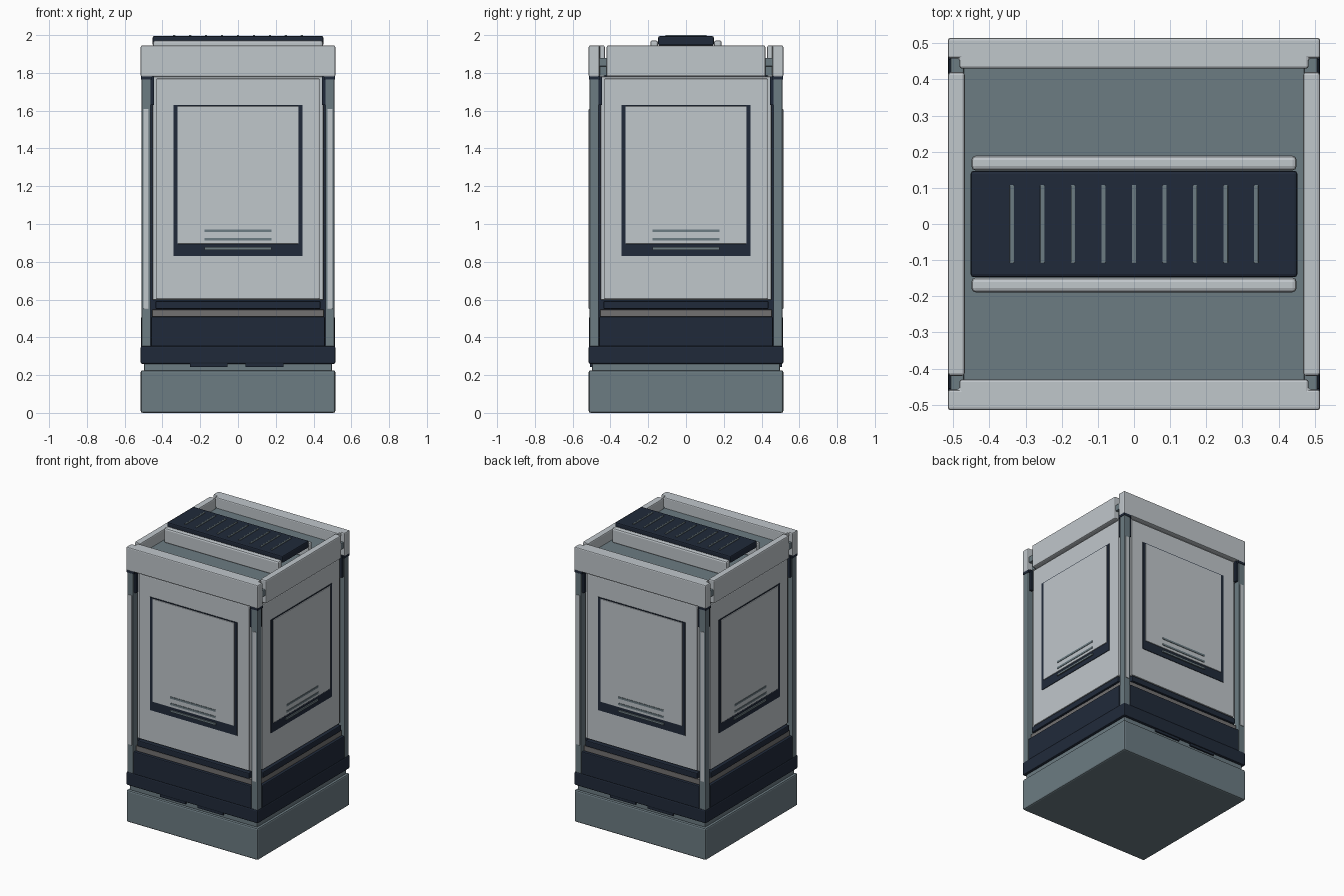
import bpy, bmesh, math
from mathutils import Matrix, Vector

if "Cube" in bpy.data.objects:
    bpy.data.objects.remove(bpy.data.objects["Cube"])


def material(name, rgb):
    m = bpy.data.materials.new(name)
    m.diffuse_color = (*rgb, 1)
    m.use_nodes = True
    m.node_tree.nodes["Principled BSDF"].inputs["Base Color"].default_value = m.diffuse_color
    return m


LIGHT = material("pale grey", (0.53, 0.57, 0.60))
GREY = material("slate grey", (0.15, 0.20, 0.225))
DARK = material("dark navy", (0.0145, 0.023, 0.042))
WARM = material("warm grey", (0.17, 0.165, 0.165))


def finish(name, bm, mat, bevel, turn):
    bm.transform(Matrix.Rotation(turn * math.pi / 2, 4, 'Z'))
    bmesh.ops.recalc_face_normals(bm, faces=bm.faces)
    me = bpy.data.meshes.new(name)
    bm.to_mesh(me)
    bm.free()
    me.materials.append(mat)
    ob = bpy.data.objects.new(name, me)
    bpy.context.collection.objects.link(ob)
    if bevel:
        mod = ob.modifiers.new("edge bevel", 'BEVEL')
        mod.width, mod.segments = bevel, 2
    return ob


def box(name, x, y, z, mat, bevel=0.0, turn=0):
    """Box from (min, max) ranges, turned by quarter turns about z."""
    bm = bmesh.new()
    bmesh.ops.create_cube(bm, size=1)
    for v in bm.verts:
        v.co = Vector([(r[0] + r[1]) / 2 + c * (r[1] - r[0]) for c, r in zip(v.co, (x, y, z))])
    return finish(name, bm, mat, bevel, turn)


def prism(name, plan, z, mat, bevel=0.0, turn=0):
    """Plan outline extruded upward."""
    bm = bmesh.new()
    face = bm.faces.new([bm.verts.new((px, py, z[0])) for px, py in plan])
    ext = bmesh.ops.extrude_face_region(bm, geom=[face])
    for v in ext['geom']:
        if isinstance(v, bmesh.types.BMVert):
            v.co.z = z[1]
    return finish(name, bm, mat, bevel, turn)


def sq(h):
    return (-h, h)


# Plinth, neck and inner body
box("plinth", sq(.515), sq(.515), (0, .225), GREY, .01)
box("neck", sq(.498), sq(.498), (.22, .265), GREY, .006)
box("inner_body", sq(.462), sq(.462), (.26, 1.80), DARK)
box("top_deck", sq(.485), sq(.485), (1.785, 1.87), GREY)
box("skirt_band", sq(.515), sq(.515), (.26, .355), DARK, .008)

# Vent slots under the skirt
for y in (-.502, .502):
    for x in (-.155, .14):
        box("neck_vent", (x - .1, x + .1), (y - .006, y + .006), (.243, .262), DARK)

# Four identical sides
for t in range(4):
    box("skirt_panel", sq(.46), (-.513, -.45), (.35, .51), DARK, .006, t)
    box("lower_ledge", sq(.455), (-.495, -.45), (.51, .547), WARM, .004, t)
    box("lower_bar", sq(.437), (-.503, -.45), (.55, .592), DARK, .006, t)
    box("side_panel", sq(.452), (-.483, -.45), (.598, 1.78), LIGHT, .004, t)
    box("door_panel", sq(.432), (-.494, -.45), (.602, 1.77), LIGHT, .006, t)
    # Window border, raised window plate and grille lines
    box("window_border", sq(.342), (-.498, -.49), (.83, 1.63), DARK, 0, t)
    box("window_plate", sq(.32), (-.503, -.49), (.895, 1.624), LIGHT, .003, t)
    for z in (.87, .92, .965):
        box("window_slat", sq(.178), (-.506, -.497), (z - .007, z + .007), GREY, 0, t)
    # Corner post with dark cap and clips
    box("corner_post", (.462, .511), (-.511, -.462), (.30, 1.768), GREY, .005, t)
    box("post_cap", (.455, .513), (-.513, -.455), (1.765, 1.783), DARK, 0, t)
    for s in (-1, 1):
        x = sorted((s * .446, s * .463))
        box("post_clip", x, (-.502, -.45), (1.63, 1.78), DARK, 0, t)

# Pale strips on the front and back posts
for t in (0, 2):
    for s in (-1, 1):
        x = sorted((s * .473, s * .50))
        box("post_strip", x, (-.515, -.505), (.55, 1.61), LIGHT, .003, t)

# Top rim: notched front and back beams, plain side beams, corner pegs
beam = [(-.515, -.515), (.515, -.515), (.515, -.458), (.483, -.458), (.483, -.43),
        (-.483, -.43), (-.483, -.458), (-.515, -.458)]
for t in (0, 2):
    prism("end_beam", beam, (1.78, 1.945), LIGHT, .007, t)
    box("side_beam", sq(.42), (-.515, -.468), (1.78, 1.945), LIGHT, .008, t + 1)
for sx in (-1, 1):
    for sy in (-1, 1):
        x = sorted((sx * .47, sx * .508))
        y = sorted((sy * .415, sy * .462))
        box("corner_peg", x, y, (1.835, 1.88), GREY, .005)

# Roof vent: two rails and a ribbed cover
for s in (-1, 1):
    y = sorted((s * .148, s * .189))
    box("roof_rail", sq(.45), y, (1.865, 1.972), LIGHT, .012)
box("vent_cover", sq(.452), sq(.147), (1.945, 1.995), DARK, .008)
for i in range(-4, 5):
    x = i * .0845
    box("vent_rib", (x - .006, x + .006), sq(.108), (1.99, 2.0), GREY, .002)
